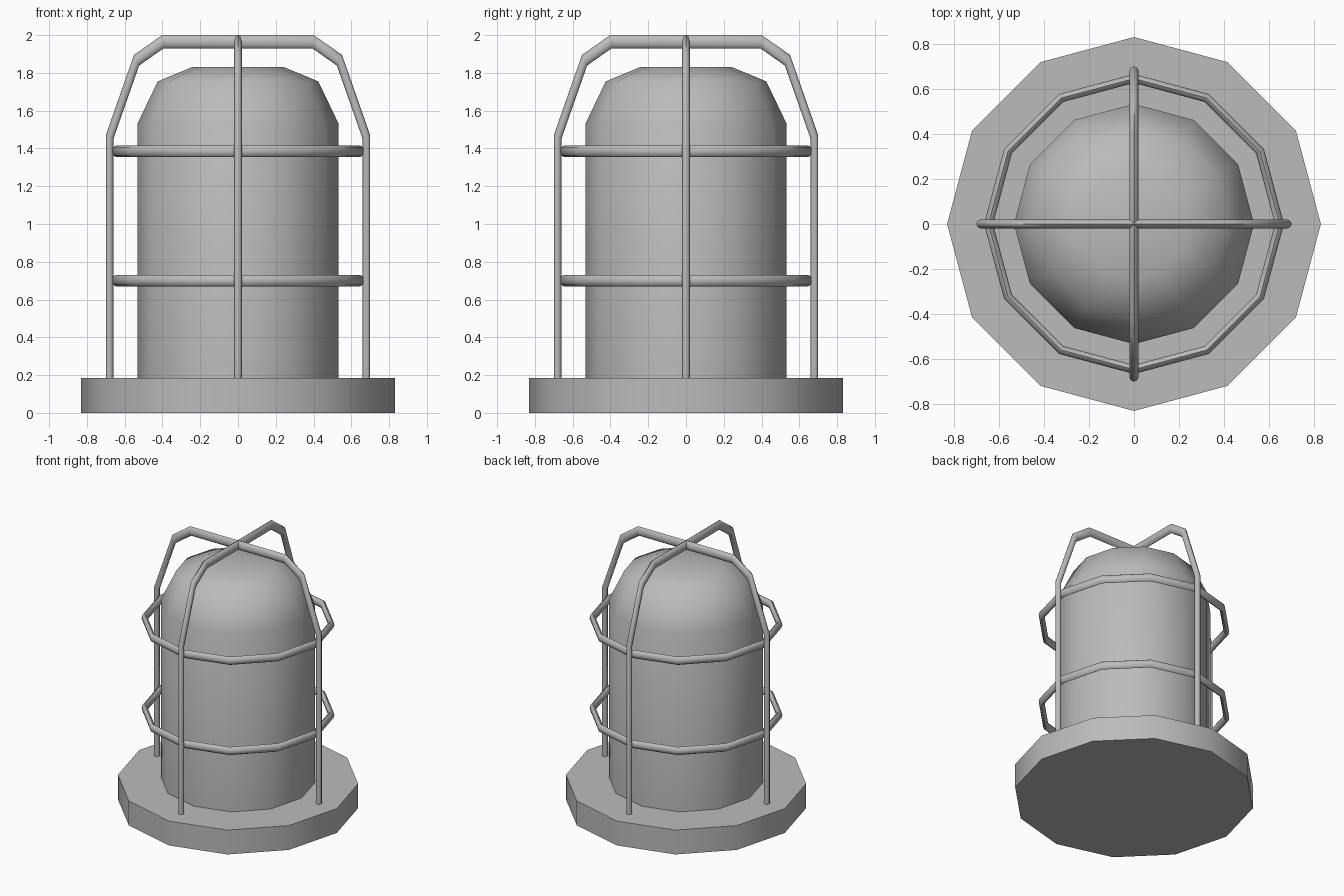
import bpy, bmesh, math
from mathutils import Vector

cube = bpy.data.objects.get("Cube")
if cube:
    bpy.data.objects.remove(cube, do_unlink=True)

SIDES = 12
STRETCH = 1.75  # wire section is taller than it is wide

grey = bpy.data.materials.new("grey metal")
grey.use_nodes = True
colour = (0.5, 0.5, 0.5, 1)
grey.diffuse_color = colour
grey.node_tree.nodes["Principled BSDF"].inputs["Base Color"].default_value = colour


def finish(bm, name):
    bmesh.ops.remove_doubles(bm, verts=bm.verts, dist=0.0005)
    bmesh.ops.recalc_face_normals(bm, faces=bm.faces)
    mesh = bpy.data.meshes.new(name)
    bm.to_mesh(mesh)
    bm.free()
    obj = bpy.data.objects.new(name, mesh)
    bpy.context.collection.objects.link(obj)
    mesh.materials.append(grey)
    bpy.ops.object.select_all(action='DESELECT')
    obj.select_set(True)
    bpy.context.view_layer.objects.active = obj
    bpy.ops.object.shade_smooth_by_angle(angle=math.radians(58))
    return obj


def lathe(name, profile, closed=False):
    """Turn an (r, z) profile around the z axis."""
    bm = bmesh.new()
    verts = [bm.verts.new((r, 0, z)) for r, z in profile]
    edges = [bm.edges.new(pair) for pair in zip(verts, verts[1:])]
    if closed:
        edges.append(bm.edges.new((verts[-1], verts[0])))
    bmesh.ops.spin(bm, geom=verts + edges, cent=(0, 0, 0), axis=(0, 0, 1),
                   angle=math.tau, steps=SIDES, use_merge=True)
    return finish(bm, name)


def hoop(name, half_path, radius, turn, sides=8):
    """Sweep a mitred wire along a mirrored arch in the xz plane."""
    path = [Vector((x, z / STRETCH)) for x, z in half_path]
    path += [Vector((-p.x, p.y)) for p in reversed(path)]
    bm = bmesh.new()
    rings = []
    for i, p in enumerate(path):
        d_in = (p - path[i - 1]).normalized() if i else None
        d_out = (path[i + 1] - p).normalized() if i < len(path) - 1 else d_in
        d_in = d_in or d_out
        along = (d_in + d_out).normalized()
        across = Vector((along.y, -along.x)) / along.dot(d_in)
        ring = []
        for k in range(sides):
            a = math.tau * k / sides
            q = p + across * radius * math.cos(a)
            ring.append(bm.verts.new((q.x, radius * math.sin(a), q.y * STRETCH)))
        rings.append(ring)
    for a, b in zip(rings, rings[1:]):
        for k in range(sides):
            j = (k + 1) % sides
            bm.faces.new((a[k], a[j], b[j], b[k]))
    bm.faces.new(rings[0])
    bm.faces.new(rings[-1])
    obj = finish(bm, name)
    obj.rotation_euler.z = turn


# Round base plate
lathe("base_plate", [(0, 0), (0.83, 0), (0.83, 0.185), (0, 0.185)])

# Domed lamp cover
lathe("lamp_dome", [(0, 0.17), (0.533, 0.17), (0.533, 1.53), (0.425, 1.755),
                    (0.24, 1.832), (0, 1.832)])

# Horizontal cage rings
for name, z in (("lower_cage_ring", 0.70), ("upper_cage_ring", 1.385)):
    section = [(0.646 + 0.02 * math.cos(math.tau * k / 8),
                z + 0.031 * math.sin(math.tau * k / 8)) for k in range(8)]
    lathe(name, section, closed=True)

# Two crossing cage hoops
arch = [(0.68, 0.17), (0.68, 1.46), (0.537, 1.867), (0.398, 1.965)]
hoop("cage_hoop_across", arch, 0.02, 0)
hoop("cage_hoop_front_back", arch, 0.02, math.pi / 2)
